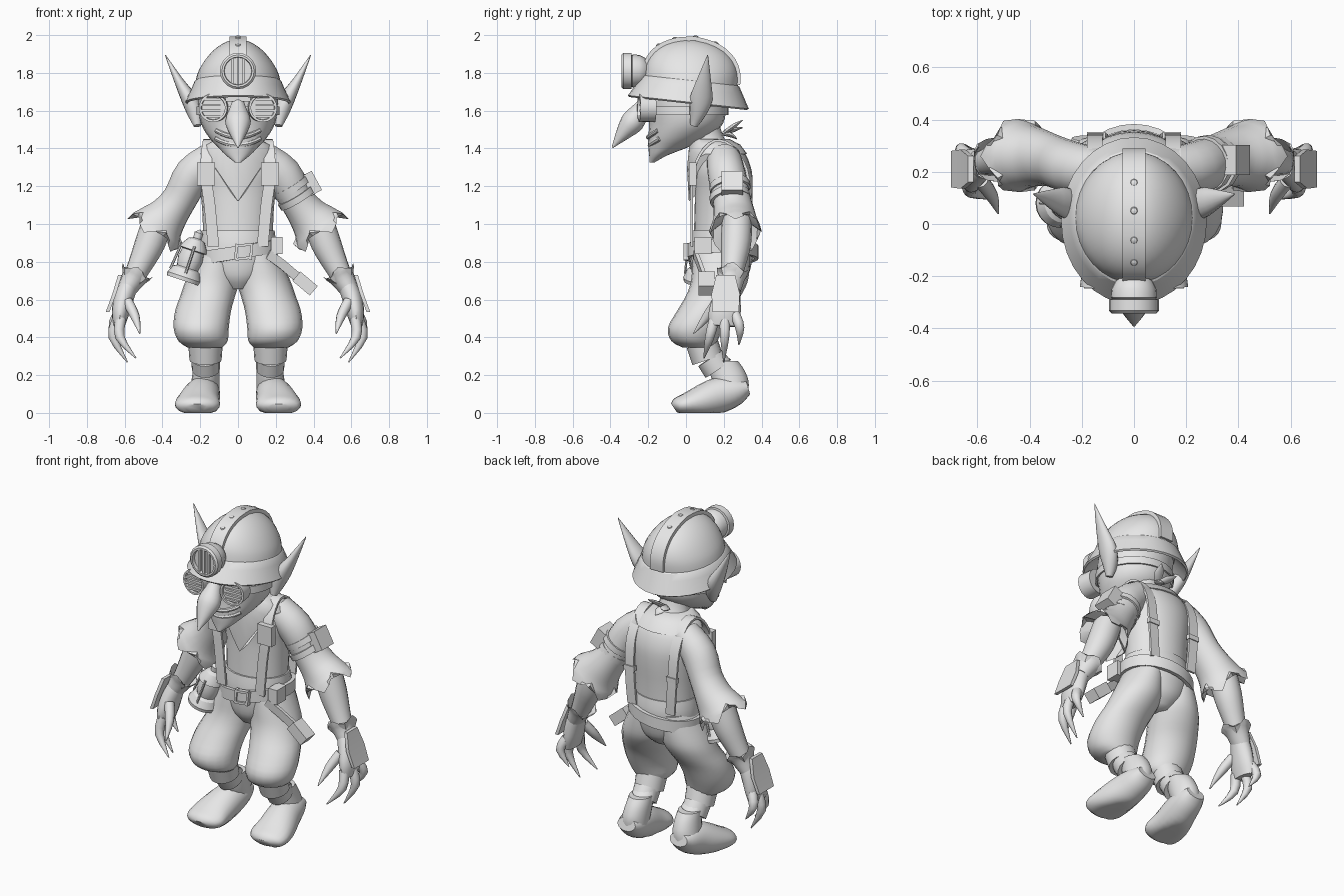
import bpy, bmesh, math
from mathutils import Vector, Matrix

mat = bpy.data.materials.new("plain_grey")
mat.diffuse_color = (0.8, 0.8, 0.8, 1)
X, Y, Z = Vector((1, 0, 0)), Vector((0, 1, 0)), Vector((0, 0, 1))
TAU = math.tau


def skin(name, rings, loop=False, mirror=False, angle=40):
    """Bridge a list of point rings into one mesh, capped unless looped."""
    bm = bmesh.new()
    rows = [[bm.verts.new(p) for p in r] for r in rings]
    n = len(rows[0])
    for a, b in zip(rows, rows[1:] + (rows[:1] if loop else [])):
        for i in range(n):
            j = (i + 1) % n
            bm.faces.new((a[i], a[j], b[j], b[i]))
    if not loop:
        bm.faces.new(rows[0])
        bm.faces.new(rows[-1])
    bmesh.ops.remove_doubles(bm, verts=bm.verts, dist=0.0004)
    bmesh.ops.recalc_face_normals(bm, faces=bm.faces)
    me = bpy.data.meshes.new(name)
    bm.to_mesh(me)
    bm.free()
    for p in me.polygons:
        p.use_smooth = True
    me.set_sharp_from_angle(angle=math.radians(angle))
    me.materials.append(mat)
    ob = bpy.data.objects.new(name, me)
    bpy.context.collection.objects.link(ob)
    if mirror:
        ob.modifiers.new("mirror", 'MIRROR').use_mirror_merge = False
    return ob


def smooth_path(pts, steps):
    """Catmull-Rom resampling of rows of numbers."""
    out = []
    for i in range(len(pts) - 1):
        p = [pts[max(i - 1, 0)], pts[i], pts[i + 1], pts[min(i + 2, len(pts) - 1)]]
        for s in range(steps):
            t = s / steps
            out.append([0.5 * (2 * b + (c - a) * t + (2 * a - 5 * b + 4 * c - d) * t * t
                               + (3 * b - a - 3 * c + d) * t ** 3) for a, b, c, d in zip(*p)])
    return out + [list(pts[-1])]


def loft(name, pts, n=16, steps=3, flat=False, ref=X, mirror=False, floor=None,
         ragged=0, inner=0, angle=40):
    """Tube through (x, y, z, radius_a, radius_b); ragged gives a torn last edge."""
    pts = smooth_path(pts, steps)
    c = [Vector(p[:3]) for p in pts]
    rings = []
    for i, p in enumerate(pts):
        t = Z if flat else (c[min(i + 1, len(c) - 1)] - c[max(i - 1, 0)]).normalized()
        u = (ref - t * ref.dot(t)).normalized()
        v = t.cross(u)
        ra, rb = max(p[3], .001), max(p[4], .001)
        ring = [c[i] + u * ra * math.cos(k * TAU / n) + v * rb * math.sin(k * TAU / n)
                for k in range(n)]
        if i == len(pts) - 1 and ragged:
            ring = [q + t * ragged * (1, -.2, -1, .3)[k % 4] for k, q in enumerate(ring)]
        if floor is not None:
            ring = [Vector((q.x, q.y, max(q.z, floor))) for q in ring]
        rings.append(ring)
    if inner:
        rings.append([c[-1] - t * .06 + (q - c[-1]) * inner for q in rings[-1]])
    return skin(name, rings, mirror=mirror, angle=angle)


def strap(name, pts, width, w, t, loop=False, mirror=False):
    """Flat band of width w and thickness t along a path."""
    c = [Vector(p) for p in pts]
    rings = []
    for i, p in enumerate(c):
        a = c[i - 1] if loop or i else p
        b = c[(i + 1) % len(c)] if loop or i < len(c) - 1 else p
        o = (b - a).cross(width).normalized() * t / 2
        s = width * w / 2
        rings.append([p - s - o, p + s - o, p + s + o, p - s + o])
    return skin(name, rings, loop=loop, mirror=mirror, angle=35)


def lathe(name, profile, origin, axis, n=20, mirror=False):
    m = Matrix.Translation(origin) @ Vector(axis).to_track_quat('Z', 'Y').to_matrix().to_4x4()
    return skin(name, [[m @ Vector((r * math.cos(k * TAU / n), r * math.sin(k * TAU / n), h))
                        for k in range(n)] for r, h in profile], mirror=mirror, angle=30)


def box(name, loc, size, roll=0, mirror=False):
    m = Matrix.Translation(loc) @ Matrix.Rotation(roll, 4, 'Y')
    a, b, d = [s / 2 for s in size]
    return skin(name, [[m @ Vector((x, y, z)) for x, y in ((-a, -b), (a, -b), (a, b), (-a, b))]
                       for z in (-d, d)], mirror=mirror)


def oval(cy, z, rx, ry, n=28, slope=0):
    return [(rx * math.cos(k * TAU / n), cy + ry * math.sin(k * TAU / n),
             z + slope * rx * math.cos(k * TAU / n)) for k in range(n)]


# Head, neck and face
loft("head", [(0, -.18, 1.325, .015, .012), (0, -.145, 1.365, .065, .05), (0, -.09, 1.41, .11, .11),
              (0, -.04, 1.46, .155, .16), (0, 0, 1.53, .195, .195), (0, .005, 1.62, .21, .21),
              (0, .015, 1.72, .205, .22), (0, .02, 1.8, .16, .19)], n=24, flat=True)
loft("neck", [(0, .14, 1.38, .12, .11), (0, .11, 1.46, .09, .09), (0, .07, 1.55, .1, .1)], flat=True)
loft("nose", [(0, -.19, 1.68, .02, .03), (0, -.235, 1.61, .045, .045), (0, -.28, 1.545, .068, .062),
              (0, -.325, 1.49, .05, .045), (0, -.39, 1.405, .004, .004)])
loft("ear", [(.215, .04, 1.52, .02, .02), (.225, .06, 1.58, .042, .04), (.258, .08, 1.66, .06, .042),
             (.315, .095, 1.76, .038, .024), (.385, .115, 1.895, .002, .002)], ref=Y, mirror=True)


def grin(z, off):
    return [(.115 * a, off - .04 - .165 * math.sqrt(1 - (.72 * a) ** 2), z + .035 * a * a)
            for a in [i / 4 - 1 for i in range(9)]]


for nm, z, off, r in (("upper_lip", 1.46, .006, .013), ("lower_lip", 1.418, .016, .014)):
    loft(nm, [(*p, r, r) for p in grin(z, off)], n=8, steps=1, ref=Z)
strap("teeth", grin(1.438, .012), Z, .03, .008)

# Goggles with slats and strap
strap("goggle_strap", oval(.005, 1.6, .216, .214), Z, .045, .01, loop=True)
lathe("goggle", [(0, 0), (.074, 0), (.076, .085), (.064, .085), (.062, .07), (0, .07)],
      (.122, -.165, 1.615), (.12, -1, 0), mirror=True)
for i in range(4):
    box("goggle_slat", (.132, -.24, 1.57 + i * .03), (.12 - .03 * (i in (0, 3)), .014, .012), mirror=True)
box("goggle_bridge", (0, -.235, 1.66), (.13, .03, .025))

# Helmet: flared brim and dome, tilted back
tilt = Matrix.Translation((0, .02, 1.715)) @ Matrix.Rotation(-.11, 4, 'X')
dome = smooth_path([(.224, .252, .045), (.215, .25, .08), (.196, .242, .12), (.162, .216, .17),
                    (.115, .165, .217), (.06, .09, .25), (.001, .001, .264)], 2)
brim = [(.2, .235, .0), (.27, .312, -.078), (.279, .322, -.07), (.245, .28, .005), (.23, .26, .04)]
skin("helmet", [[tilt @ Vector((rx * math.cos(k * TAU / 32), ry * math.sin(k * TAU / 32), z))
                 for k in range(32)] for rx, ry, z in brim + dome], angle=28)
crest = [(-ry, z + .004) for rx, ry, z in dome] + [(ry, z + .004) for rx, ry, z in dome[-2::-1]]
strap("helmet_ridge", [tilt @ Vector((0, y, z)) for y, z in crest], X, .088, .022)
for y, h in ((-.19, .212), (-.11, .255), (0, .276), (.11, .255)):
    lathe("helmet_rivet", [(.016, 0), (.012, .006), (.001, .009)], tilt @ Vector((0, y, h)),
          (0, y * 2.5, 1), n=8)
# Headlamp
lathe("headlamp", [(.04, 0), (.07, .02), (.085, .05), (.088, .085), (.082, .09), (.096, .092), (.096, .135),
                   (.085, .145), (.074, .145), (.072, .125), (.001, .125)], (0, -.197, 1.81), (0, -1, 0))
for x in (-.03, 0, .03):
    box("headlamp_bar", (x, -.33, 1.81), (.013, .016, .145 if x == 0 else .13))

# Torso and pelvis
loft("torso", [(0, .19, .9, .185, .15), (0, .195, 1.05, .188, .15), (0, .2, 1.18, .2, .153),
               (0, .195, 1.28, .215, .153), (0, .19, 1.37, .19, .125), (0, .17, 1.43, .12, .09)],
     n=24, flat=True)
loft("pelvis", [(0, .17, .655, .07, .09), (0, .18, .71, .14, .14), (0, .185, .78, .19, .16),
                (0, .19, .88, .202, .17), (0, .19, .965, .194, .158)], n=24, flat=True)
# Neckerchief with a point at the front and a knot behind
top, low = oval(.125, 1.45, .11, .105), oval(.17, 1.37, .205, .155)
low = [(x, y, z - (.25 * max(0, 1 - abs(x) / .17) if y < .15 else 0)) for x, y, z in low]
mid = [((a[0] + b[0]) / 2 * 1.08, (a[1] + b[1]) / 2 + (.01 if a[1] > .12 else -.012),
        (a[2] + b[2]) / 2 + .01) for a, b in zip(top, low)]
skin("neckerchief", [top, mid, low])
for dx, y, z in ((.05, .3, 1.55), (-.06, .3, 1.51), (.02, .27, 1.45)):
    loft("neckerchief_tail", [(0, .2, 1.48, .012, .012), (dx * .6, (y + .21) / 2, (z + 1.49) / 2, .03, .012),
                              (dx, y, z, .002, .002)], n=8)

# Suspenders and chest pads
strap("suspender", smooth_path([(.13, .03, .88), (.15, .03, 1.1), (.17, .035, 1.25), (.165, .075, 1.37),
                                (.155, .15, 1.44), (.15, .24, 1.415), (.15, .32, 1.29),
                                (.145, .34, 1.1), (.13, .337, .9)], 3), X, .06, .014, mirror=True)
box("suspender_pad", (.17, .035, 1.265), (.095, .04, .12), mirror=True)
box("suspender_clip", (.145, .34, 1.12), (.07, .025, .03), mirror=True)

# Belt, buckle, hanging strap and pouches
strap("belt", oval(.19, .85, .213, .182, slope=.16), Z, .07, .022, loop=True)
for x, w, h in ((-.01, .014, .085), (.07, .014, .085)):
    box("buckle_side", (x, .0, .853), (w, .025, h), .1)
for z in (.818, .888):
    box("buckle_bar", (.03, .0, z), (.09, .025, .014), -.12)
box("belt_loop", (.205, .09, .885), (.06, .09, .09))
strap("hanging_strap", [(.16, .05, .84), (.23, .07, .79), (.36, .11, .68)], Vector((.5, 0, .86)), .05, .02)
box("hip_pouch", (.355, .11, .685), (.12, .085, .065), .7)

# Lantern on the other hip
base, up = Vector((-.29, .08, .70)), Vector((.09, 0, .27)).normalized()
lathe("lantern", [(.001, 0), (.092, 0), (.095, .02), (.075, .06), (.058, .07), (.068, .12), (.06, .165),
                  (.075, .17), (.068, .19), (.045, .225), (.022, .235), (.024, .265), (.001, .285)], base, up)
side = up.cross(Y).normalized()
for k in (side, -side, Y, -Y):
    a, b = base + up * .04 + k * .085, base + up * .19 + k * .07
    loft("lantern_bar", [(*a, .007, .007), (*b, .007, .007)], n=6, steps=1)

# Arms: torn sleeve, forearm, glove cuff, palm
loft("sleeve", [(.13, .2, 1.355, .085, .09), (.235, .215, 1.265, .1, .1), (.305, .24, 1.14, .092, .1),
                (.365, .255, 1.055, .105, .11), (.41, .26, 1.0, .132, .123), (.44, .262, .96, .158, .14)],
     n=20, mirror=True, ragged=.035, inner=.5)
loft("forearm", [(.42, .27, 1.03, .08, .08), (.465, .265, .9, .08, .08), (.52, .25, .78, .064, .064),
                 (.57, .235, .68, .05, .05)], mirror=True)
loft("glove_cuff", [(.59, .23, .65, .05, .06), (.555, .24, .71, .065, .07), (.537, .245, .745, .088, .085)],
     mirror=True, ragged=.018, inner=.6)
skin("glove_flap", [[(x, .21 - w, z), (x, .21 + w, z), (x + .02, .21 + w, z), (x + .02, .21 - w, z)]
                    for x, w, z in ((.615, .05, .73), (.645, .075, .63), (.68, .07, .535))], mirror=True)
loft("palm", [(.565, .235, .7, .045, .05), (.6, .22, .62, .052, .07), (.622, .205, .53, .047, .085),
              (.63, .2, .46, .03, .075)], mirror=True)
for pts in (((.635, .26, .52), (.66, .285, .45), (.605, .28, .36)),
            ((.635, .205, .5), (.66, .205, .4), (.585, .2, .268)),
            ((.62, .15, .5), (.625, .125, .4), (.54, .095, .29)),
            ((.585, .165, .59), (.545, .11, .51), (.52, .04, .42))):
    loft("finger", [(*p, r, r) for p, r in zip(pts, (.029, .025, .003))], n=10, mirror=True)
# Pouch strapped to one upper arm
for d in (0, .055):
    loft("arm_band", [(.272 + d * .5, .23, 1.21 - d, .104, .108), (.29 + d * .5, .235, 1.18 - d, .104, .108)],
         steps=1)
box("arm_pouch", (.382, .245, 1.212), (.08, .115, .115), -.5)

# Legs: baggy trousers, cuffs, shins and boots
loft("trouser_leg", [(.1, .19, .88, .09, .15), (.12, .185, .77, .125, .152), (.138, .175, .69, .143, .15),
                     (.16, .145, .62, .145, .145), (.185, .095, .54, .148, .142), (.195, .05, .45, .146, .146),
                     (.185, .045, .38, .13, .122), (.175, .07, .345, .09, .085)],
     n=20, flat=True, mirror=True)
loft("trouser_cuff", [(.172, .085, .37, .092, .085), (.172, .115, .28, .085, .085)], steps=1, mirror=True)
loft("shin", [(.172, .1, .34, .066, .07), (.168, .16, .28, .068, .08)], flat=True, mirror=True)
loft("ankle_wrap", [(.172, .13, .29, .076, .078), (.17, .17, .23, .074, .08)], steps=1, mirror=True)
# Boots: upright shaft, foot with a flat sole, raised square heel
loft("boot_shaft", [(.168, .195, .275, .066, .08), (.168, .215, .23, .07, .092), (.172, .235, .17, .075, .096),
                    (.178, .25, .11, .08, .08)], flat=True, mirror=True)
loft("boot", [(.178, .328, .135, .06, .038), (.18, .27, .118, .082, .075),
              (.19, .18, .095, .096, .095), (.208, .08, .062, .112, .085), (.215, 0, .045, .12, .06),
              (.215, -.045, .036, .098, .045), (.215, -.064, .026, .05, .026)],
     n=20, mirror=True, floor=0)
